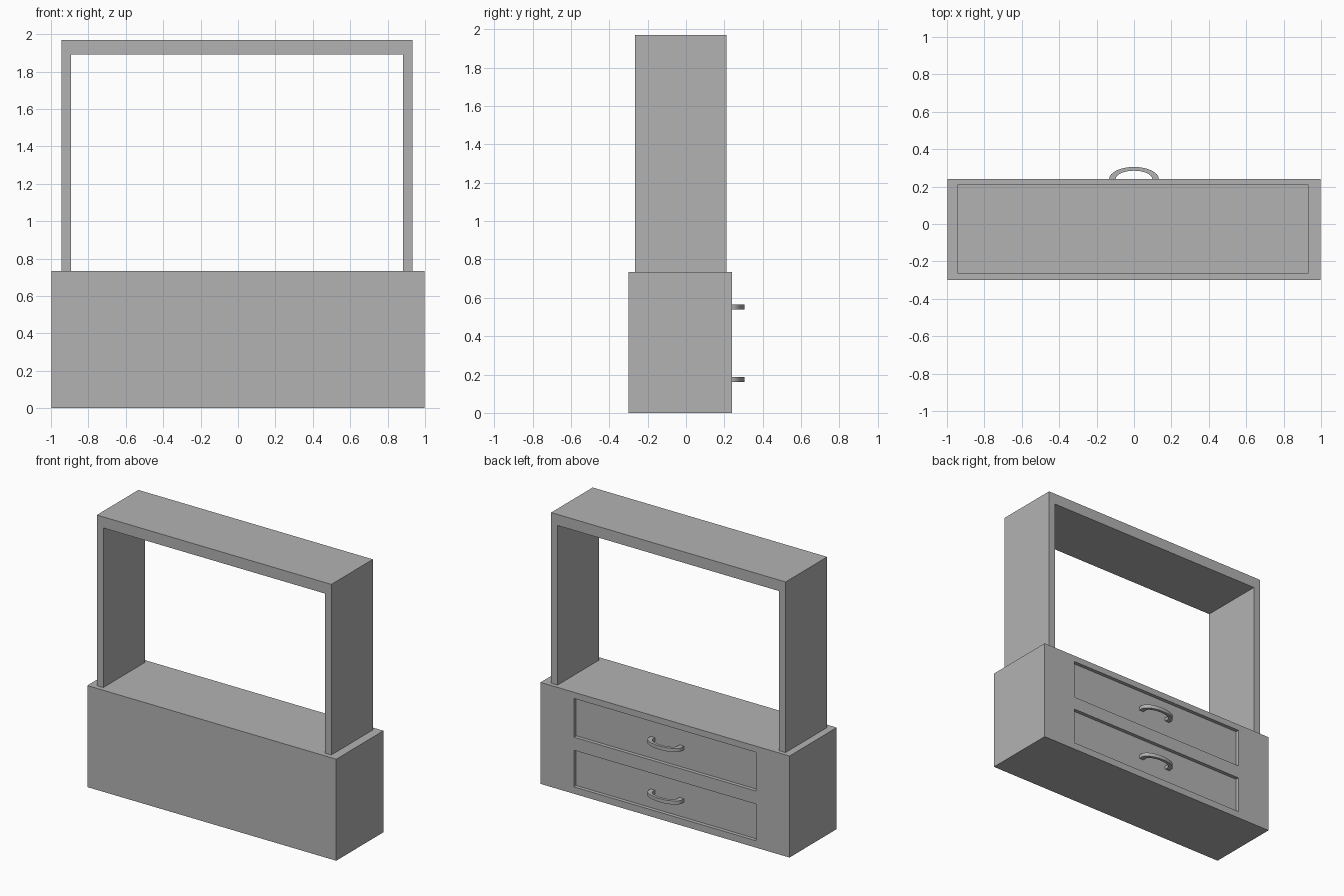
import bpy, bmesh, math
from mathutils import Vector

cube = bpy.data.objects.get("Cube")
if cube:
    bpy.data.objects.remove(cube, do_unlink=True)

grey = bpy.data.materials.new("plain_grey")
grey.use_nodes = True
colour = (0.45, 0.45, 0.45, 1)
grey.diffuse_color = colour
grey.node_tree.nodes["Principled BSDF"].inputs["Base Color"].default_value = colour


def finish(name, bm):
    bmesh.ops.recalc_face_normals(bm, faces=bm.faces)
    mesh = bpy.data.meshes.new(name)
    bm.to_mesh(mesh)
    bm.free()
    mesh.materials.append(grey)
    obj = bpy.data.objects.new(name, mesh)
    bpy.context.collection.objects.link(obj)
    return obj


def add_prism(bm, outline, depth):
    """Extrude a closed outline by a vector."""
    face = bm.faces.new([bm.verts.new(p) for p in outline])
    moved = bmesh.ops.extrude_face_region(bm, geom=[face], use_keep_orig=True)["geom"]
    verts = [g for g in moved if isinstance(g, bmesh.types.BMVert)]
    bmesh.ops.translate(bm, verts=verts, vec=depth)


# Cabinet body, cut along the drawer outlines, with the drawer fronts set in
half, front, back, height = 0.997, -0.30, 0.24, 0.735
drawer_half = 0.73
drawers = [(0.05, 0.315), (0.41, 0.69)]
recess = 0.025

bm = bmesh.new()
add_prism(bm, [(-half, front, 0), (half, front, 0), (half, back, 0), (-half, back, 0)],
          Vector((0, 0, height)))
cuts = [((x, 0, 0), (1, 0, 0)) for x in (-drawer_half, drawer_half)]
cuts += [((0, 0, z), (0, 0, 1)) for pair in drawers for z in pair]
for point, normal in cuts:
    bmesh.ops.bisect_plane(bm, geom=bm.verts[:] + bm.edges[:] + bm.faces[:],
                           plane_co=point, plane_no=normal)
bmesh.ops.recalc_face_normals(bm, faces=bm.faces)
for low, high in drawers:
    panels = [f for f in bm.faces if f.normal.y > 0.9
              and abs(f.calc_center_median().x) < 0.1
              and low < f.calc_center_median().z < high]
    bmesh.ops.inset_region(bm, faces=panels, thickness=0.001)
    bmesh.ops.translate(bm, verts=list({v for f in panels for v in f.verts}),
                        vec=(0, -recess, 0))
finish("cabinet_body", bm)

# Open frame standing on the cabinet: one arch-shaped profile
left, right, top, wall, beam = -0.945, 0.933, 1.97, 0.052, 0.08
y0, y1 = -0.265, 0.21
profile = [(left, height), (left, top), (right, top), (right, height),
           (right - wall, height), (right - wall, top - beam),
           (left + wall, top - beam), (left + wall, height)]
bm = bmesh.new()
add_prism(bm, [(x, y0, z) for x, z in profile], Vector((0, y1 - y0, 0)))
finish("upper_frame", bm)

# Curved drawer pulls, thicker at the feet than in the middle
steps = 16
for name, z in (("lower_handle", 0.16), ("upper_handle", 0.54)):
    arc = [math.pi * i / steps for i in range(steps + 1)]
    root = back - recess
    outer = [(0.133 * math.cos(a), back + 0.065 * math.sin(a), z) for a in arc]
    inner = [(0.098 * math.cos(a), back + 0.045 * math.sin(a), z) for a in reversed(arc)]
    outline = ([(0.133, root, z)] + outer + [(-0.133, root, z), (-0.098, root, z)]
               + inner + [(0.098, root, z)])
    bm = bmesh.new()
    add_prism(bm, outline, Vector((0, 0, 0.026)))
    handle = finish(name, bm)
    bpy.ops.object.select_all(action='DESELECT')
    handle.select_set(True)
    bpy.context.view_layer.objects.active = handle
    bpy.ops.object.shade_smooth_by_angle(angle=math.radians(35))
